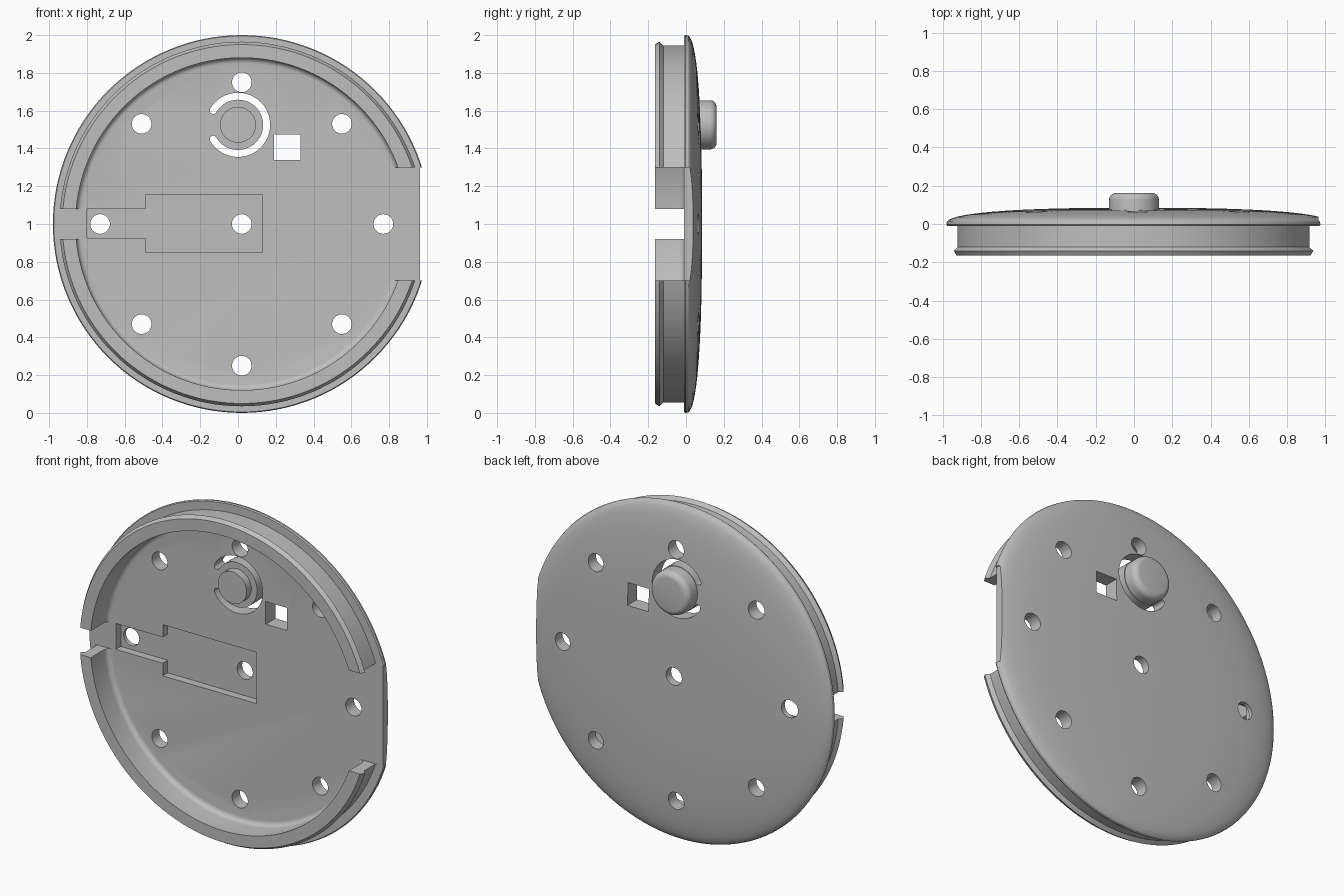
import bpy, bmesh
from math import cos, sin, pi, radians

cube = bpy.data.objects.get("Cube")
if cube:
    bpy.data.objects.remove(cube, do_unlink=True)

grey = bpy.data.materials.new("plain_grey")
grey.use_nodes = True
grey.diffuse_color = (0.52, 0.52, 0.52, 1)
grey.node_tree.nodes["Principled BSDF"].inputs["Base Color"].default_value = (0.52, 0.52, 0.52, 1)

CX, CZ = 0.02, 1.0      # disc axis
FLOOR = -0.01           # inner face of the plate


def finish(name, bm):
    bmesh.ops.recalc_face_normals(bm, faces=bm.faces)
    mesh = bpy.data.meshes.new(name)
    bm.to_mesh(mesh)
    bm.free()
    mesh.materials.append(grey)
    obj = bpy.data.objects.new(name, mesh)
    bpy.context.collection.objects.link(obj)
    return obj


def lathe(name, profile, cx, cz, steps):
    """Turn (radius, y) points around an axis along y; both ends are capped."""
    bm = bmesh.new()
    turns = [2 * pi * i / steps for i in range(steps)]
    rings = [[bm.verts.new((cx + r * cos(a), y, cz + r * sin(a))) for a in turns]
             for r, y in profile]
    for lower, upper in zip(rings, rings[1:]):
        for i in range(steps):
            j = (i + 1) % steps
            bm.faces.new((lower[i], lower[j], upper[j], upper[i]))
    bm.faces.new(rings[0])
    bm.faces.new(rings[-1])
    return finish(name, bm)


def prism(name, outline, y0, y1):
    """Extrude an (x, z) outline from y0 to y1."""
    bm = bmesh.new()
    face = bm.faces.new([bm.verts.new((x, y0, z)) for x, z in outline])
    new = bmesh.ops.extrude_face_region(bm, geom=[face])["geom"]
    verts = [v for v in new if isinstance(v, bmesh.types.BMVert)]
    bmesh.ops.translate(bm, verts=verts, vec=(0, y1 - y0, 0))
    return finish(name, bm)


def rect(x0, x1, z0, z1):
    return [(x0, z0), (x1, z0), (x1, z1), (x0, z1)]


def arc(cx, cz, r, start, end, n):
    return [(cx + r * cos(start + (end - start) * i / n),
             cz + r * sin(start + (end - start) * i / n)) for i in range(n + 1)]


def cut(obj, outline, y0=-0.5, y1=0.5):
    cutter = prism("cutter", outline, y0, y1)
    cutter.hide_render = True
    mod = obj.modifiers.new("cut", "BOOLEAN")
    mod.operation = "DIFFERENCE"
    mod.solver = "EXACT"
    mod.object = cutter
    bpy.context.view_layer.objects.active = obj
    bpy.ops.object.modifier_apply(modifier=mod.name)
    bpy.data.objects.remove(cutter, do_unlink=True)


def smooth(obj):
    bpy.ops.object.select_all(action="DESELECT")
    obj.select_set(True)
    bpy.context.view_layer.objects.active = obj
    bpy.ops.object.shade_smooth_by_angle(angle=radians(30))


# Domed disc with the snap ring, as one turned profile
fillet = [(0.85 + 0.03 * sin(t * pi / 10), -0.04 + 0.03 * cos(t * pi / 10)) for t in range(6)]
ring = [(0.88, -0.165), (0.95, -0.165), (0.965, -0.14), (0.945, -0.12),
        (0.945, FLOOR), (0.995, FLOOR), (1.0, -0.003)]
radii = [sin(pi / 2 * (1 - t / 20)) for t in range(20)]
dome = [(r, 0.085 * max(0, 1 - r ** 2.5) ** 0.4) for r in radii]
disc = lathe("domed_disc", fillet + ring + dome, CX, CZ, 128)

# Gaps in the ring and the flat on one edge
cut(disc, rect(-1.2, -0.82, 0.92, 1.08), -0.5, FLOOR + 0.0002)
cut(disc, rect(0.8, 1.2, 0.7, 1.3), -0.5, FLOOR + 0.0002)
cut(disc, rect(0.963, 1.2, 0.7, 1.3))

# Stepped recess in the inner face
cut(disc, [(-0.8, 0.925), (-0.49, 0.925), (-0.49, 0.85), (0.13, 0.85),
           (0.13, 1.155), (-0.49, 1.155), (-0.49, 1.08), (-0.8, 1.08)], -0.5, 0.037)

# Round holes: one in the middle, eight around it
cut(disc, arc(CX, CZ, 0.052, 0, 2 * pi, 32)[:-1])
for i in range(8):
    a = i * pi / 4
    cut(disc, arc(CX + 0.75 * cos(a), CZ + 0.75 * sin(a), 0.052, 0, 2 * pi, 32)[:-1])

# Square window
cut(disc, rect(0.19, 0.33, 1.34, 1.475))

# C-shaped slot with rounded ends around the button
BX, BZ = 0.0, 1.525
INNER, OUTER, HALF = 0.133, 0.17, radians(150)
mid, cap = (INNER + OUTER) / 2, (OUTER - INNER) / 2


def end_cap(a, start):
    return arc(BX + mid * cos(a), BZ + mid * sin(a), cap, start, start + pi, 8)[1:-1]


slot = (arc(BX, BZ, OUTER, -HALF, HALF, 48) + end_cap(HALF, HALF)
        + arc(BX, BZ, INNER, HALF, -HALF, 48) + end_cap(-HALF, pi - HALF))
cut(disc, slot)
smooth(disc)

# Push button: rounded cap outside, short boss inside
rounding = [(0.095 + 0.035 * cos(t * pi / 12), 0.127 + 0.035 * sin(t * pi / 12)) for t in range(7)]
smooth(lathe("button_cap", [(0.13, 0.05)] + rounding, BX, BZ, 64))
smooth(lathe("button_boss", [(0.095, -0.055), (0.095, 0.03)], BX, BZ, 64))
